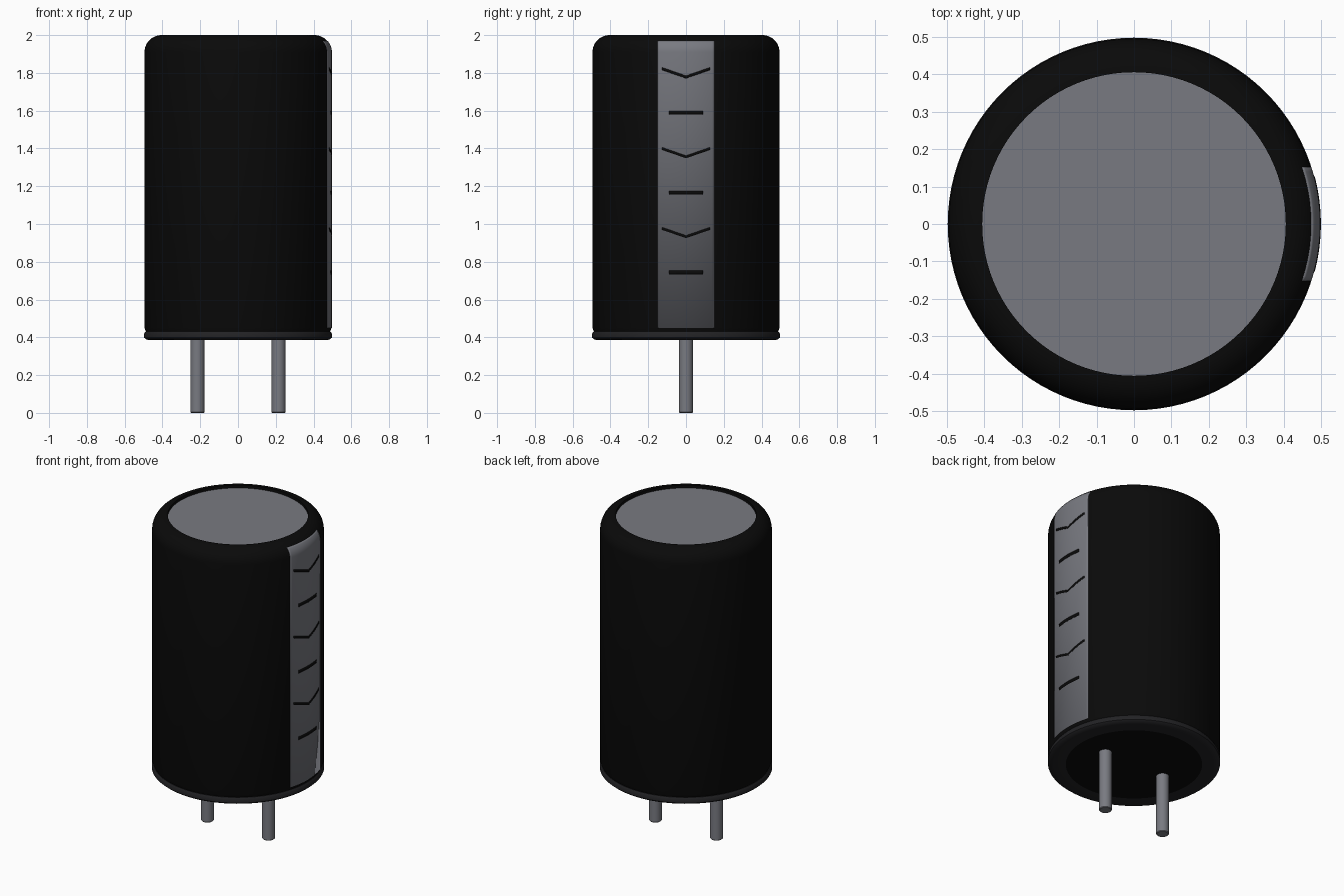
import bpy, bmesh, math

cube = bpy.data.objects.get("Cube")
if cube:
    bpy.data.objects.remove(cube, do_unlink=True)

R, FILLET, TOP, BASE = 0.495, 0.09, 2.0, 0.385
CORE = R - FILLET


def material(name, color):
    m = bpy.data.materials.new(name)
    m.use_nodes = True
    m.diffuse_color = (*color, 1)
    m.node_tree.nodes["Principled BSDF"].inputs["Base Color"].default_value = (*color, 1)
    return m


black = material("sleeve black", (0.003, 0.003, 0.003))
rubber = material("dark rubber", (0.016, 0.016, 0.018))
silver = material("silver grey", (0.19, 0.195, 0.22))
metal = material("lead metal", (0.19, 0.195, 0.22))


def finish(name, bm, mat):
    mesh = bpy.data.meshes.new(name)
    bm.to_mesh(mesh)
    bm.free()
    mesh.materials.append(mat)
    obj = bpy.data.objects.new(name, mesh)
    bpy.context.collection.objects.link(obj)
    bpy.ops.object.select_all(action="DESELECT")
    obj.select_set(True)
    bpy.context.view_layer.objects.active = obj
    bpy.ops.object.shade_smooth_by_angle(angle=math.radians(35))
    return obj


def lathe(name, profile, mat, x=0, steps=96):
    """Revolve (radius, z) points around a vertical axis at x."""
    bm = bmesh.new()
    verts = [bm.verts.new((x + r, 0, z)) for r, z in profile]
    edges = [bm.edges.new(pair) for pair in zip(verts, verts[1:])]
    bmesh.ops.spin(bm, geom=verts + edges, cent=(x, 0, 0), axis=(0, 0, 1),
                   angle=math.tau, steps=steps)
    bmesh.ops.remove_doubles(bm, verts=bm.verts, dist=1e-5)
    bmesh.ops.recalc_face_normals(bm, faces=bm.faces)
    return finish(name, bm, mat)


def sleeve_radius(z):
    h = max(0, z - (TOP - FILLET))
    return CORE + math.sqrt(FILLET ** 2 - h ** 2)


def patch(name, half_width, rows, lift, mat, bend=0, columns=24):
    """Thin plate hugging the +x side; bend raises its ends into a chevron."""
    bm = bmesh.new()
    grid = []
    for z0 in rows:
        row = []
        for i in range(columns + 1):
            t = 2 * i / columns - 1
            y, z = t * half_width, z0 + bend * abs(t)
            x = math.sqrt((sleeve_radius(z) + lift) ** 2 - y * y)
            row.append(bm.verts.new((x, y, z)))
        grid.append(row)
    for low, high in zip(grid, grid[1:]):
        for i in range(columns):
            bm.faces.new((low[i], low[i + 1], high[i + 1], high[i]))
    obj = finish(name, bm, mat)
    solid = obj.modifiers.new("thickness", "SOLIDIFY")
    solid.thickness = 0.005
    solid.offset = -1


# Sleeve with rounded shoulder and a small lip around the sunken top
arc = [(CORE + FILLET * math.cos(a), TOP - FILLET + FILLET * math.sin(a))
       for a in (math.pi / 2 * i / 10 for i in range(11))]
lathe("sleeve", [(0.45, 0.43), (0.487, 0.43), (R, 0.45)] + arc + [(CORE, 1.975)], black)
lathe("top_disc", [(0, 1.982), (CORE, 1.982)], silver)

# Bottom seal
lathe("bottom_ring", [(0.393, BASE), (0.46, BASE), (0.485, 0.388), (0.497, 0.398),
                      (0.497, 0.42), (0.49, 0.43), (0.45, 0.433)], rubber)
lathe("bottom_plate", [(0.393, BASE), (0, BASE)], black)

# Wire leads
for side, x in (("left", 0.215), ("right", -0.215)):
    lathe(side + "_lead", [(0, 0), (0.033, 0), (0.037, 0.004), (0.037, 0.4), (0, 0.4)],
          metal, x, 32)

# Polarity stripe and its marks
shoulder = [TOP - FILLET + 0.06 * i / 8 for i in range(9)]
patch("stripe", 0.152, [0.45] + shoulder, 0.002, silver)
for n in range(3):
    z = 1.778 - 0.423 * n
    patch(f"chevron_{n + 1}", 0.127, [z - 0.007, z + 0.007], 0.0035, black, bend=0.044)
    z -= 0.189
    patch(f"bar_{n + 1}", 0.09, [z - 0.01, z + 0.01], 0.0035, black)
